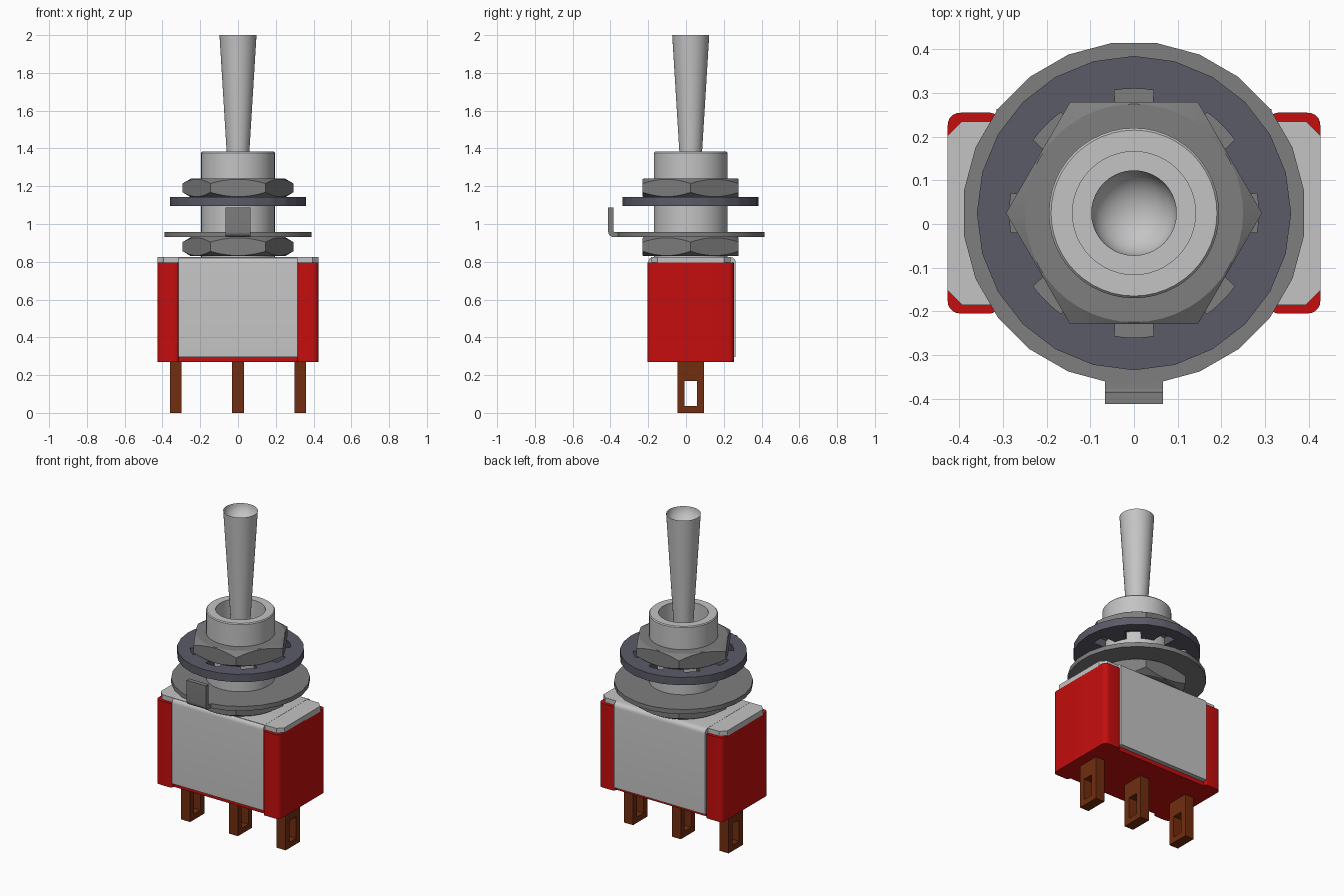
import bpy, bmesh
from math import sin, cos, pi, radians, tan
from mathutils import Vector

cube = bpy.data.objects.get("Cube")
if cube:
    bpy.data.objects.remove(cube, do_unlink=True)

CY = 0.025  # y of the lever axis


def material(name, rgb):
    m = bpy.data.materials.new(name)
    m.use_nodes = True
    m.diffuse_color = (*rgb, 1)
    m.node_tree.nodes["Principled BSDF"].inputs["Base Color"].default_value = (*rgb, 1)
    return m


RED = material("red plastic", (0.56, 0.004, 0.004))
LIGHT = material("light metal", (0.55, 0.55, 0.55))
GREY = material("grey metal", (0.21, 0.21, 0.21))
BLUE = material("blue grey steel", (0.105, 0.105, 0.14))
BROWN = material("copper brown", (0.165, 0.027, 0.005))


def finish(name, bm, mat):
    bmesh.ops.remove_doubles(bm, verts=bm.verts, dist=1e-5)
    bmesh.ops.recalc_face_normals(bm, faces=bm.faces)
    me = bpy.data.meshes.new(name)
    bm.to_mesh(me)
    bm.free()
    me.materials.append(mat)
    ob = bpy.data.objects.new(name, me)
    bpy.context.collection.objects.link(ob)
    bpy.ops.object.select_all(action="DESELECT")
    ob.select_set(True)
    bpy.context.view_layer.objects.active = ob
    bpy.ops.object.shade_smooth_by_angle(angle=radians(25))
    return ob


def revolve(name, profile, n, mat, closed=True, phase=0.0):
    """Turn a profile about the lever axis; r and z may be functions of the angle."""
    bm = bmesh.new()
    val = lambda f, a: f(a) if callable(f) else f
    rings = []
    for r, z in profile:
        angles = [phase + 2 * pi * i / n for i in range(n)]
        if r == 0:
            rings.append([bm.verts.new((0, CY, z))] * n)
        else:
            rings.append([bm.verts.new((val(r, a) * cos(a), CY + val(r, a) * sin(a), val(z, a)))
                          for a in angles])
    for k in range(len(rings) if closed else len(rings) - 1):
        a, b = rings[k], rings[(k + 1) % len(rings)]
        for i in range(n):
            j = (i + 1) % n
            bm.faces.new(list(dict.fromkeys((a[i], a[j], b[j], b[i]))))
    return finish(name, bm, mat)


def rounded(points, r, steps=5):
    """Round every corner of an outline; r is one radius or one per corner."""
    out = []
    for i, p in enumerate(points):
        rad = r[i] if isinstance(r, (list, tuple)) else r
        p, a, b = Vector(p), Vector(points[i - 1]), Vector(points[(i + 1) % len(points)])
        if rad == 0:
            out.append(tuple(p))
            continue
        s, e = p + (a - p).normalized() * rad, p + (b - p).normalized() * rad
        for k in range(steps + 1):
            t = k / steps
            w = 0.83  # weight that turns the curve into a near circular arc
            d = (1 - t) ** 2 + 2 * w * t * (1 - t) + t * t
            out.append(tuple((s * (1 - t) ** 2 + p * 2 * w * t * (1 - t) + e * t * t) / d))
    return out


def prism(name, outline, axis, lo, hi, mat, hole=None):
    """Extrude an outline: axis z takes (x, y) points, axis x takes (y, z) points."""
    bm = bmesh.new()
    place = (lambda p: (p[0], p[1], lo)) if axis == "z" else (lambda p: (lo, p[0], p[1]))
    vs = [bm.verts.new(place(p)) for p in outline]
    if hole:
        hs = [bm.verts.new(place(p)) for p in hole]
        n = len(vs)
        faces = [bm.faces.new((vs[i], vs[(i + 1) % n], hs[(i + 1) % n], hs[i])) for i in range(n)]
    else:
        faces = [bm.faces.new(vs)]
    new = bmesh.ops.extrude_face_region(bm, geom=faces, use_keep_orig=True)["geom"]
    move = Vector((0, 0, hi - lo)) if axis == "z" else Vector((hi - lo, 0, 0))
    bmesh.ops.translate(bm, verts=[v for v in new if isinstance(v, bmesh.types.BMVert)], vec=move)
    return finish(name, bm, mat)


def rect(a0, b0, a1, b1):
    return [(a0, b0), (a1, b0), (a1, b1), (a0, b1)]


def polygon(apothem, sides, first):
    """Radius of a regular polygon with a corner at angle first."""
    step = 2 * pi / sides
    return lambda a: apothem / cos((a - first) % step - step / 2)


# Red case: two end blocks joined by a narrower middle
half = [(-0.427, -0.23), (-0.315, -0.23), (-0.315, -0.21),
        (0.315, -0.21), (0.315, -0.23), (0.427, -0.23)]
outline = [(x, y + CY) for x, y in half + [(-x, -y) for x, y in half]]
prism("case", rounded(outline, [0.03, 0.015, 0, 0, 0.015, 0.03] * 2), "z", 0.27, 0.795, RED)

# Metal frame folded over the case, and its top plate with cut corners
frame = [(-0.2, 0.295), (-0.2, 0.825), (0.263, 0.825), (0.263, 0.295),
         (0.225, 0.295), (0.225, 0.79), (-0.17, 0.79), (-0.17, 0.295)]
prism("frame", rounded(frame, [0, 0.03, 0.03, 0, 0, 0, 0, 0]), "x", -0.315, 0.315, LIGHT)
plate = rounded(rect(-0.427, -0.185, 0.427, 0.235), 0.033, steps=1)
prism("top_plate", plate, "z", 0.79, 0.824, LIGHT)

# Three slotted terminals
for side, x in (("right", -0.33), ("middle", 0), ("left", 0.33)):
    prism(side + "_terminal", rect(CY - 0.07, 0, CY + 0.07, 0.28), "x", x - 0.031, x + 0.031,
          BROWN, hole=rect(CY - 0.033, 0.036, CY + 0.033, 0.17))

# Bushing with an open bore
revolve("bushing", [(0, 0.81), (0.195, 0.81), (0.195, 1.377), (0.19, 1.383), (0.141, 1.383),
                    (0.141, 1.2), (0, 1.2)], 48, LIGHT, closed=False)

# Lever with a dished tip
dish = [(0.098 * cos(a), 2.0 - 0.085 * sin(a)) for a in (pi / 2 * k / 8 for k in range(8))]
revolve("lever", [(0, 1.19), (0.05, 1.19), (0.06, 1.38)] + dish + [(0, 1.915)], 40, LIGHT,
        closed=False)


# Two hexagonal nuts with chamfered corners
APOTHEM = 0.254
hexagon = polygon(APOTHEM, 6, 0)


def drop(a):
    return (hexagon(a) - APOTHEM) * tan(radians(30)) + 0.003


for name, z0, z1 in (("lower_nut", 0.83, 0.93), ("upper_nut", 1.142, 1.24)):
    revolve(name, [(0.19, z0), (APOTHEM - 0.004, z0), (hexagon, lambda a, z=z0: z + drop(a)),
                   (hexagon, lambda a, z=z1: z - drop(a)), (APOTHEM - 0.004, z1), (0.19, z1)],
            48, GREY)


# Lock washer with eight inner notches
def notched(a):
    off = (a + pi / 8) % (pi / 4) - pi / 8
    return 0.285 if abs(off) < radians(10.5) else 0.2


rim = polygon(0.36 * cos(pi / 24), 24, 0)
revolve("lock_washer", [(notched, 1.094), (rim, 1.094), (rim, 1.143), (notched, 1.143)], 120, BLUE)

# Locating washer with a bent tab at the front
revolve("tab_washer", [(0.19, 0.93), (0.393, 0.93), (0.393, 0.958), (0.19, 0.958)], 24, GREY,
        phase=radians(7.5))
tab = [(-0.34, 0.931), (-0.412, 0.931), (-0.412, 1.088), (-0.385, 1.088), (-0.385, 0.957),
       (-0.34, 0.957)]
prism("washer_tab", rounded(tab, [0, 0.03, 0, 0, 0.008, 0]), "x", -0.066, 0.066, GREY)
